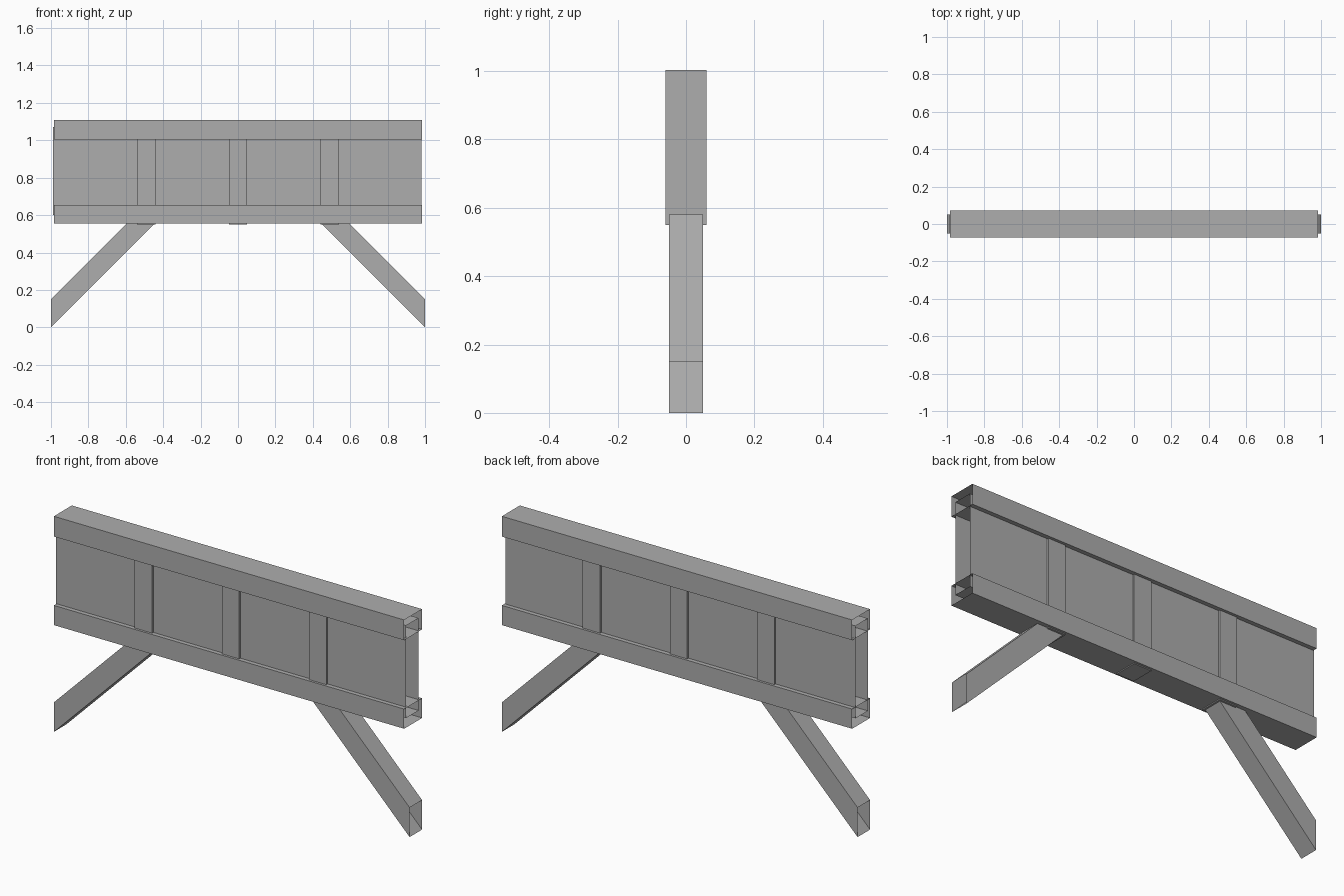
import bpy, bmesh

old = bpy.data.objects.get("Cube")
if old:
    bpy.data.objects.remove(old, do_unlink=True)

GREY = (0.42, 0.42, 0.42, 1)
steel = bpy.data.materials.new("plain grey")
steel.use_nodes = True
steel.diffuse_color = GREY
steel.node_tree.nodes["Principled BSDF"].inputs["Base Color"].default_value = GREY


def prism(name, outline, half_depth, open_sides=()):
    """Extrude an x-z outline along y; the listed outline sides stay open."""
    bm = bmesh.new()
    front = [bm.verts.new((x, -half_depth, z)) for x, z in outline]
    back = [bm.verts.new((x, half_depth, z)) for x, z in outline]
    bm.faces.new(front)
    bm.faces.new(back[::-1])
    n = len(outline)
    for i in range(n):
        if i not in open_sides:
            j = (i + 1) % n
            bm.faces.new((front[i], back[i], back[j], front[j]))
    bmesh.ops.recalc_face_normals(bm, faces=bm.faces)
    mesh = bpy.data.meshes.new(name)
    bm.to_mesh(mesh)
    bm.free()
    mesh.materials.append(steel)
    obj = bpy.data.objects.new(name, mesh)
    bpy.context.collection.objects.link(obj)
    return obj


def bar(name, x0, x1, z0, z1, half_depth, open_sides=()):
    return prism(name, [(x0, z0), (x1, z0), (x1, z1), (x0, z1)], half_depth, open_sides)


ENDS = (1, 3)

# Hollow rails and the hollow panel between them, open at both ends
bar("upper_rail", -0.985, 0.985, 1.005, 1.108, 0.072, ENDS)
bar("lower_rail", -0.985, 0.985, 0.555, 0.655, 0.072, ENDS)
bar("panel", -0.988, 0.981, 0.6, 1.07, 0.05, ENDS)

# Upright posts, just proud of the panel and of the lower rail's underside
for side, x in (("right", -0.49), ("middle", 0), ("left", 0.49)):
    bar(side + "_post", x - 0.049, x + 0.049, 0.55, 1.003, 0.06)

# Hollow slanted legs, cut upright at the foot and open there
for side, s in (("right", -1), ("left", 1)):
    prism(side + "_leg",
          [(s, 0), (s, 0.15), (s * 0.57, 0.58), (s * 0.42, 0.58)],
          0.05, (0, 2))
